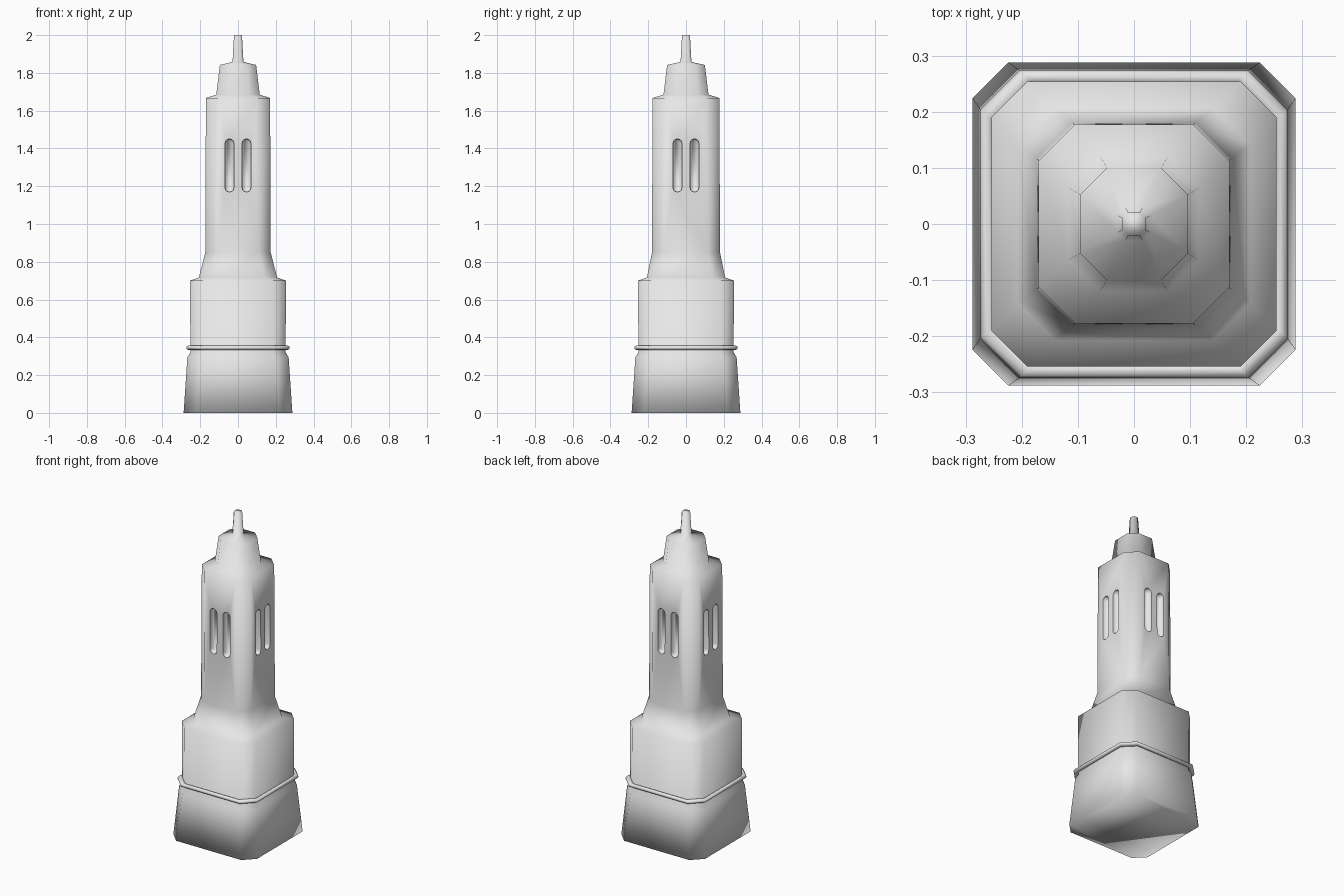
import bpy, bmesh, math

old = bpy.data.objects.get("Cube")
if old:
    bpy.data.objects.remove(old, do_unlink=True)

stone = bpy.data.materials.new("pale grey stone")
stone.use_nodes = True
GREY = (0.8, 0.8, 0.8, 1)
stone.diffuse_color = GREY
stone.node_tree.nodes["Principled BSDF"].inputs["Base Color"].default_value = GREY


def octagon(bm, hx, hy, cut, z):
    """Square ring with chamfered corners."""
    pts = [(hx, cut - hy), (hx, hy - cut), (hx - cut, hy), (cut - hx, hy),
           (-hx, hy - cut), (-hx, cut - hy), (cut - hx, -hy), (hx - cut, -hy)]
    return [bm.verts.new((x, y, z)) for x, y in pts]


def bridge(bm, low, high):
    n = len(low)
    for i in range(n):
        j = (i + 1) % n
        bm.faces.new((low[i], low[j], high[j], high[i]))


def finish(bm, name, smooth=True):
    bmesh.ops.recalc_face_normals(bm, faces=bm.faces)
    for f in bm.faces:
        f.smooth = smooth
    mesh = bpy.data.meshes.new(name)
    bm.to_mesh(mesh)
    bm.free()
    mesh.materials.append(stone)
    ob = bpy.data.objects.new(name, mesh)
    bpy.context.collection.objects.link(ob)
    return ob


# Tower body: half width, half depth, corner cut, height
profile = [
    (0.288, 0.288, 0.064, 0.0), (0.268, 0.268, 0.072, 0.295),
    (0.252, 0.252, 0.064, 0.32), (0.254, 0.254, 0.064, 0.70),
    (0.207, 0.207, 0.066, 0.717), (0.173, 0.180, 0.064, 0.85),
    (0.170, 0.177, 0.064, 1.667), (0.115, 0.119, 0.055, 1.685),
    (0.096, 0.100, 0.048, 1.842), (0.029, 0.029, 0.014, 1.858),
    (0.021, 0.021, 0.010, 2.0),
]
bm = bmesh.new()
rings = [octagon(bm, *p) for p in profile]
for low, high in zip(rings, rings[1:]):
    bridge(bm, low, high)
bm.faces.new(rings[0])
bm.faces.new(rings[-1])
tower = finish(bm, "tower_body")

# Rounded slot cutters, two on each of the four sides
DEPTH, HALF, LOW, HIGH = 0.032, 0.028, 1.165, 1.455
bm = bmesh.new()
for side in range(4):
    a = side * math.pi / 2
    wall = 0.171 if side % 2 == 0 else 0.178
    for centre in (-0.045, 0.045):
        loops = []
        for r, shrink in ((wall - DEPTH, 0.75), (wall + 0.05, 1.0)):
            loop = []
            for k in range(14):
                # two half circles joined by straight sides
                t = math.pi * (k if k < 7 else k - 1) / 6
                u = centre + HALF * shrink * math.cos(t)
                z = (HIGH - HALF if k < 7 else LOW + HALF) + HALF * shrink * math.sin(t)
                loop.append(bm.verts.new((r * math.cos(a) - u * math.sin(a),
                                          r * math.sin(a) + u * math.cos(a), z)))
            loops.append(loop)
        bridge(bm, *loops)
        bm.faces.new(loops[0])
        bm.faces.new(loops[1])
cutter = finish(bm, "slot_cutter")
cutter.hide_render = True

# Cut the slots, keep their rims crisp, then drop the cutter
mod = tower.modifiers.new("slots", 'BOOLEAN')
mod.operation = 'DIFFERENCE'
mod.solver = 'EXACT'
mod.object = cutter
bpy.context.view_layer.objects.active = tower
tower.select_set(True)
bpy.ops.object.modifier_apply(modifier=mod.name)
bpy.data.objects.remove(cutter, do_unlink=True)

bm = bmesh.new()
bm.from_mesh(tower.data)
for e in bm.edges:
    in_slot = all(LOW - 0.02 < v.co.z < HIGH + 0.02 for v in e.verts)
    on_wall = all(max(abs(v.co.x), abs(v.co.y)) > 0.168 for v in e.verts)
    if in_slot and on_wall and e.calc_face_angle(0) > math.radians(40):
        e.smooth = False
for f in bm.faces:
    f.smooth = True
bm.to_mesh(tower.data)
bm.free()

# Rounded band around the base: a tube swept around the chamfered square
bm = bmesh.new()
tube = []
for k in range(8):
    t = k * math.pi / 4
    h = 0.262 + 0.012 * math.cos(t)
    tube.append(octagon(bm, h, h, 0.070, 0.345 + 0.012 * math.sin(t)))
for k in range(8):
    bridge(bm, tube[k], tube[(k + 1) % 8])
finish(bm, "base_band")
